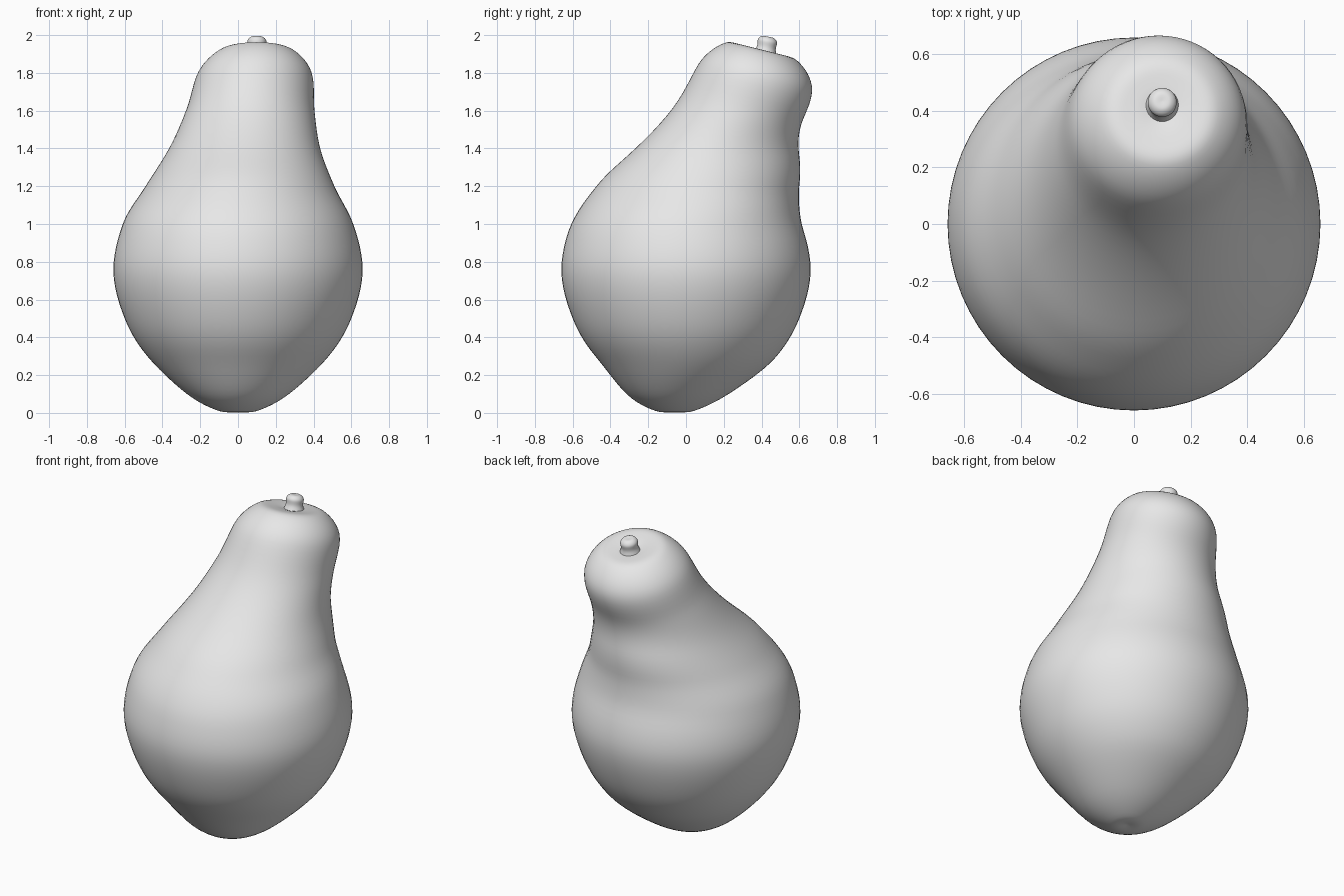
import bpy
import bmesh
from math import cos, sin, pi
from mathutils import Vector

cube = bpy.data.objects.get("Cube")
if cube:
    bpy.data.objects.remove(cube)

SEGMENTS = 64
STEPS = 6


def make_material(name, level):
    colour = (level, level, level, 1)
    material = bpy.data.materials.new(name)
    material.use_nodes = True
    material.diffuse_color = colour
    shader = material.node_tree.nodes["Principled BSDF"]
    shader.inputs["Base Color"].default_value = colour
    return material


def ease(start, end, value):
    """Smooth ramp from zero to one between two heights."""
    t = min(max((value - start) / (end - start), 0), 1)
    return t * t * (3 - 2 * t)


def smooth_profile(points):
    """Smooth curve passing through every (radius, height) point."""
    points = [Vector(p) for p in points]
    padded = [points[0]] + points + [points[-1]]
    curve = []
    for before, start, end, after in zip(padded, padded[1:], padded[2:], padded[3:]):
        leave = (end - before) / 2
        arrive = (after - start) / 2
        for step in range(STEPS):
            t = step / STEPS
            blend = ease(0, 1, t)
            curve.append(start * (1 - blend) + end * blend
                         + leave * t * (1 - t) ** 2 - arrive * t * t * (1 - t))
    return curve + [points[-1]]


def loft(name, points, placement, material):
    """Skin rings along a profile; placement gives centre, depth ratio and tilt."""
    bm = bmesh.new()
    previous = None
    for radius, z in smooth_profile(points):
        x, y, depth, tilt = placement(z)
        ring = []
        for i in range(SEGMENTS):
            angle = 2 * pi * i / SEGMENTS
            dy = radius * depth * sin(angle)
            ring.append(bm.verts.new((x + radius * cos(angle), y + dy, z - tilt * dy)))
        if previous:
            for i in range(SEGMENTS):
                j = (i + 1) % SEGMENTS
                bm.faces.new((previous[i], previous[j], ring[j], ring[i]))
        previous = ring
    # Weld the collapsed end rings into poles
    bmesh.ops.remove_doubles(bm, verts=bm.verts, dist=0.0001)
    bmesh.ops.recalc_face_normals(bm, faces=bm.faces)
    for face in bm.faces:
        face.smooth = True
    mesh = bpy.data.meshes.new(name)
    bm.to_mesh(mesh)
    bm.free()
    mesh.materials.append(material)
    bpy.context.collection.objects.link(bpy.data.objects.new(name, mesh))


def body_placement(z):
    """Neck leans back and to the left, with its crown tilted backward."""
    x = ease(1, 2, z) / 10
    y = 0.4 * ease(0.95, 1.95, z) - 0.06 * (1 - ease(0, 0.3, z))
    depth = 1 + (ease(1, 1.3, z) - 1.3 * ease(1.3, 1.6, z)) / 10
    return x, y, depth, ease(1.3, 1.8, z) / 4


def stem_placement(z):
    return 0.1, 0.42 + (z - 1.9) / 6, 1, 0.2


grey = make_material("pale_grey", 0.8)

# Fruit body: round belly, narrow neck and dimpled crown
loft("fruit_body",
     [(0, 0.01), (0.1, 0.01), (0.27, 0.1), (0.48, 0.3), (0.6, 0.5), (0.66, 0.75),
      (0.61, 1), (0.5, 1.2), (0.4, 1.4), (0.34, 1.6), (0.3, 1.8), (0.2, 1.91),
      (0.1, 1.92), (0, 1.9)],
     body_placement, grey)

# Stem: short stub with a flared foot and rounded tip
loft("stem", [(0.07, 1.88), (0.05, 1.93), (0.05, 1.97), (0.03, 1.99), (0, 1.99)],
     stem_placement, grey)
